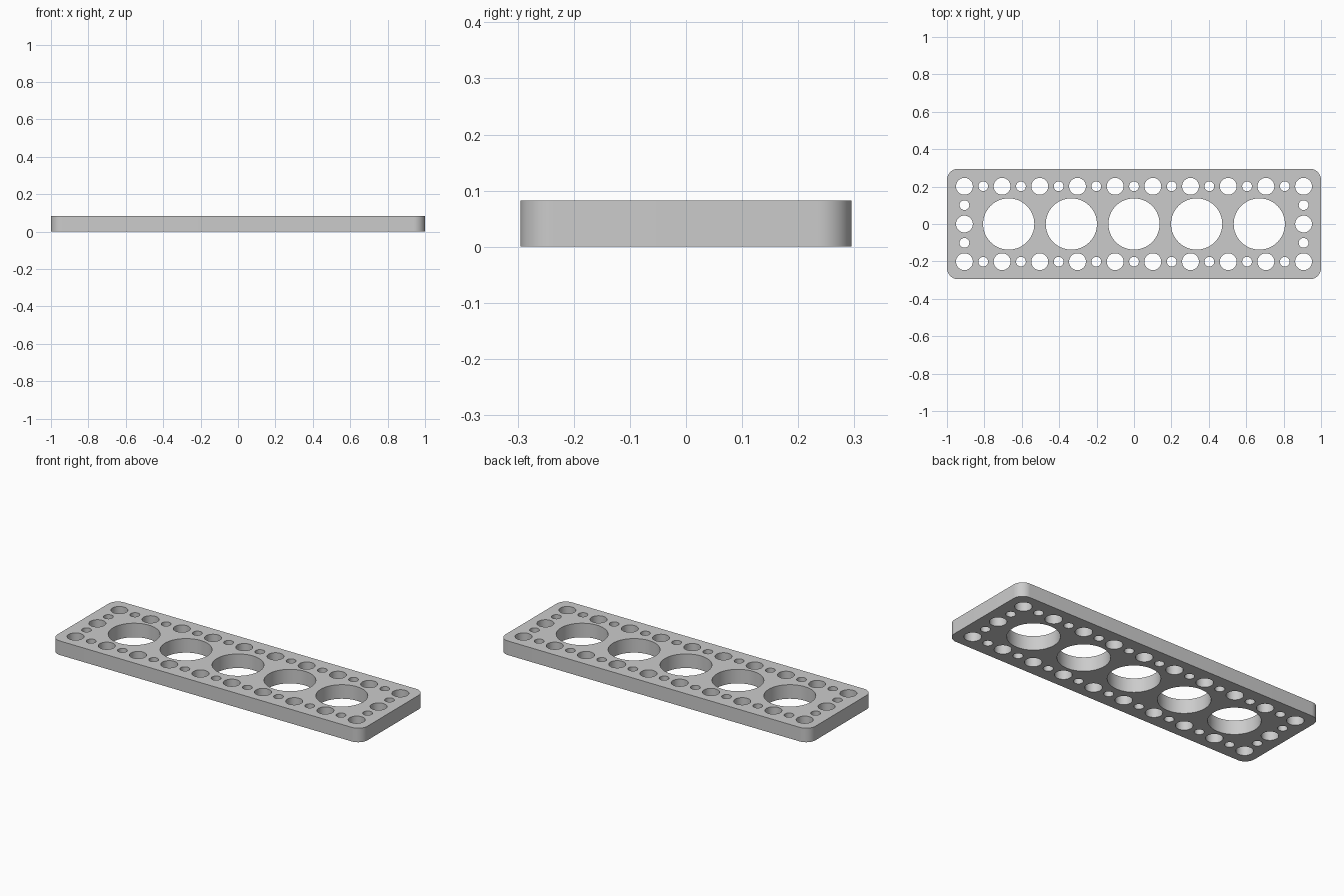
import bpy
import bmesh
from math import cos, sin, pi, radians

if "Cube" in bpy.data.objects:
    bpy.data.objects.remove(bpy.data.objects["Cube"], do_unlink=True)

HALF_X, HALF_Y, THICK, CORNER = 1.0, 0.295, 0.082, 0.06
PITCH = 0.2015
BIG, MEDIUM, SMALL = 0.137, 0.045, 0.026


def arc(cx, cy, r, start, sweep, steps):
    return [(cx + r * cos(start + sweep * i / steps),
             cy + r * sin(start + sweep * i / steps)) for i in range(steps + 1)]


def add_loop(curve, points):
    spline = curve.splines.new('POLY')
    spline.points.add(len(points) - 1)
    for p, (x, y) in zip(spline.points, points):
        p.co = (x, y, 0, 1)
    spline.use_cyclic_u = True


def add_hole(curve, x, y, r):
    add_loop(curve, arc(x, y, r, 0, 2 * pi, 64)[:-1])


# Flat profile of the plate, filled and extruded to its thickness
curve = bpy.data.curves.new("perforated_plate", 'CURVE')
curve.dimensions = '2D'
curve.fill_mode = 'BOTH'
curve.extrude = THICK / 2

# Rounded outline
outline = []
for i, (sx, sy) in enumerate([(1, 1), (-1, 1), (-1, -1), (1, -1)]):
    outline += arc(sx * (HALF_X - CORNER), sy * (HALF_Y - CORNER),
                   CORNER, i * pi / 2, pi / 2, 16)
add_loop(curve, outline)

# Large holes along the middle
for i in range(-2, 3):
    add_hole(curve, i * 0.335, 0, BIG)

# Alternating medium and small holes along both long edges
for side in (-1, 1):
    for i in range(-9, 10):
        add_hole(curve, i * PITCH / 2, side * PITCH, MEDIUM if i % 2 else SMALL)

# Holes down both short edges
for side in (-1, 1):
    for j in (-1, 0, 1):
        add_hole(curve, side * 4.5 * PITCH, j * PITCH / 2, SMALL if j else MEDIUM)

plate = bpy.data.objects.new("perforated_plate", curve)
bpy.context.collection.objects.link(plate)
plate.location.z = THICK / 2

# Turn the profile into one welded mesh
bpy.ops.object.select_all(action='DESELECT')
plate.select_set(True)
bpy.context.view_layer.objects.active = plate
bpy.ops.object.convert(target='MESH')
bm = bmesh.new()
bm.from_mesh(plate.data)
bmesh.ops.remove_doubles(bm, verts=bm.verts, dist=0.0001)
bmesh.ops.recalc_face_normals(bm, faces=bm.faces)
bm.to_mesh(plate.data)
bm.free()
bpy.ops.object.shade_smooth_by_angle(angle=radians(30))

# Plain grey material
grey = bpy.data.materials.new("light_grey")
grey.use_nodes = True
colour = (0.6, 0.6, 0.6, 1)
grey.diffuse_color = colour
grey.node_tree.nodes["Principled BSDF"].inputs["Base Color"].default_value = colour
plate.data.materials.clear()
plate.data.materials.append(grey)
